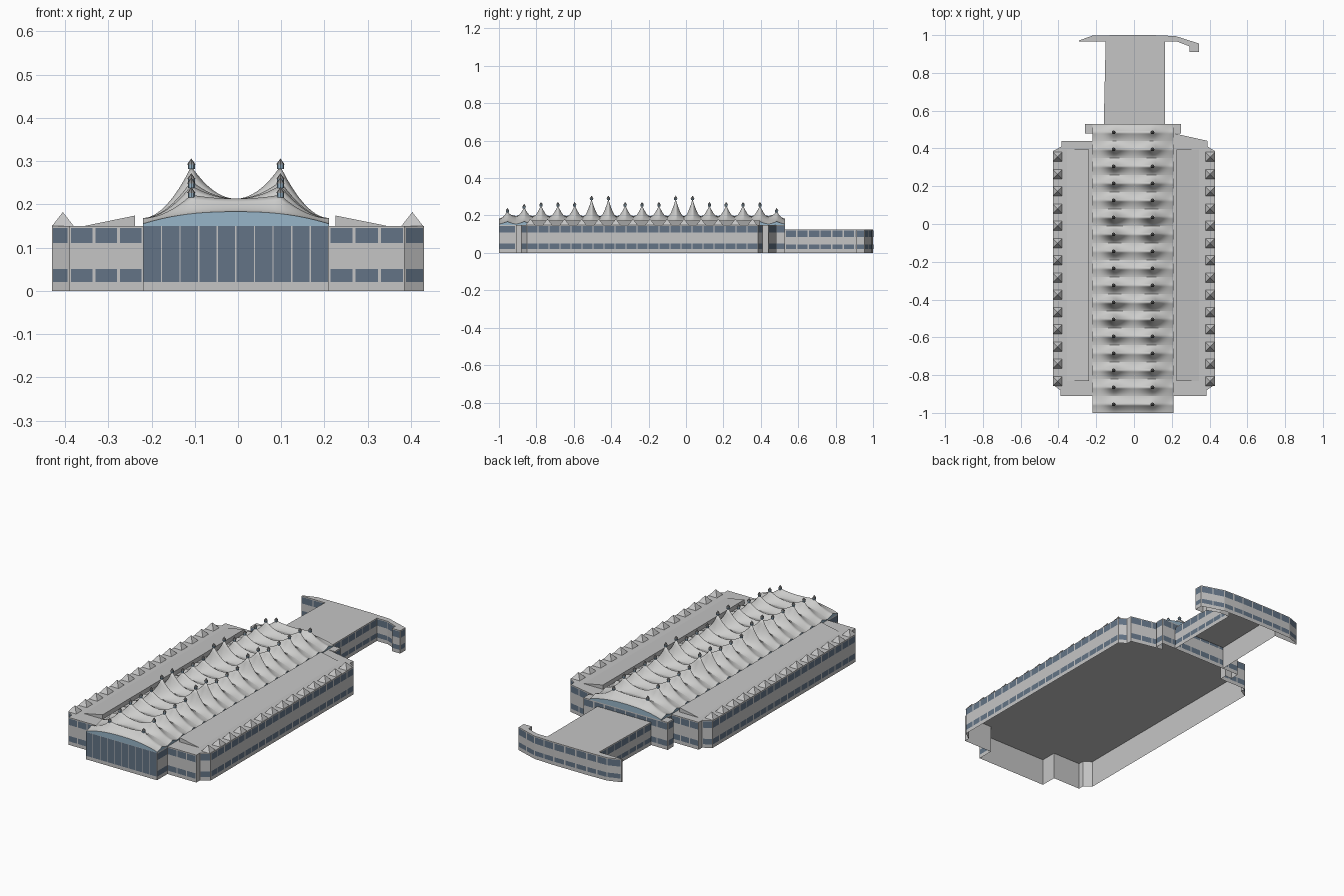
import bpy
import bmesh
import math
from mathutils import Vector

cube = bpy.data.objects.get("Cube")
if cube:
    bpy.data.objects.remove(cube)


def material(name, r, g, b):
    m = bpy.data.materials.new(name)
    m.use_nodes = True
    m.diffuse_color = (r, g, b, 1)
    m.node_tree.nodes["Principled BSDF"].inputs["Base Color"].default_value = (r, g, b, 1)
    return m


WALL = material("wall_grey", 0.56, 0.56, 0.56)
FABRIC = material("fabric_white", 0.61, 0.61, 0.60)
GLASS = material("dark_glass", 0.125, 0.175, 0.24)
SKY = material("light_blue_glass", 0.31, 0.46, 0.58)
CAP = material("cap_grey", 0.25, 0.25, 0.25)


def finish(bm, name, mats):
    mesh = bpy.data.meshes.new(name)
    bm.to_mesh(mesh)
    bm.free()
    for m in mats:
        mesh.materials.append(m)
    obj = bpy.data.objects.new(name, mesh)
    bpy.context.collection.objects.link(obj)
    return obj


def quad(bm, points, mat=0):
    f = bm.faces.new([bm.verts.new(p) for p in points])
    f.material_index = mat
    return f


def upright(bm, a, b, z0, z1, mat=0):
    quad(bm, [(a.x, a.y, z0), (b.x, b.y, z0), (b.x, b.y, z1), (a.x, a.y, z1)], mat)


def glaze(bm, a, b, count, gap, z0, z1):
    """Row of thin panes just outside the wall from a to b."""
    along = (b - a).normalized()
    out = Vector((along.y, -along.x)) * 0.0015
    step = (b - a) / count
    for i in range(count):
        p = a + step * i + along * gap + out
        q = a + step * (i + 1) - along * gap + out
        upright(bm, p, q, z0, z1, 1)


def building(name, outline, height, bands, skip=(), curtain=None):
    """Open-bottomed shell with a flat roof and window bands on each wall."""
    bm = bmesh.new()
    pts = [Vector(p) for p in outline]
    quad(bm, [(p.x, p.y, height) for p in pts])
    for i, a in enumerate(pts):
        b = pts[(i + 1) % len(pts)]
        upright(bm, a, b, 0, height)
        length = (b - a).length
        if i == curtain:
            glaze(bm, a, b, 10, 0.0015, 0.02, height)
        elif i not in skip and length > 0.036:
            for z0, z1 in bands:
                glaze(bm, a, b, max(1, round(length / 0.06)), 0.0035, z0, z1)
    return finish(bm, name, [WALL, GLASS])


# Main hall with side wings and rear block
building("main_hall", [
    (-0.22, -1), (0.21, -1), (0.21, -0.91), (0.385, -0.91), (0.385, -0.88),
    (0.43, -0.85), (0.43, 0.385), (0.39, 0.41), (0.39, 0.44), (0.21, 0.48),
    (0.25, 0.48), (0.25, 0.53), (-0.26, 0.53), (-0.26, 0.48), (-0.22, 0.48),
    (-0.22, 0.44), (-0.385, 0.44), (-0.385, 0.41), (-0.43, 0.385),
    (-0.43, -0.85), (-0.39, -0.88), (-0.39, -0.91), (-0.22, -0.91),
], 0.15, [(0.02, 0.05), (0.11, 0.145)], curtain=0)

# Rear bridge and cross building
building("rear_bridge", [
    (-0.16, 0.53), (0.165, 0.53), (0.165, 0.965), (0.23, 0.965), (0.295, 0.94),
    (0.295, 0.91), (0.345, 0.91), (0.345, 0.955), (0.22, 0.995), (0.1, 1),
    (-0.1, 1), (-0.22, 0.997), (-0.29, 0.972), (-0.29, 0.965), (-0.15, 0.965),
], 0.125, [(0.02, 0.045), (0.085, 0.12)], skip=(0,))

# Sloped roofs on the wings
for side, inner, outer in (("left", 0.226, 0.345), ("right", -0.238, -0.355)):
    bm = bmesh.new()
    ends = [[bm.verts.new(p) for p in
             ((outer, y, 0.15), (inner, y, 0.15), (inner, y, 0.174))] for y in (-0.83, 0.395)]
    front, back = ends
    bm.faces.new(front)
    bm.faces.new(back[::-1])
    for i in range(3):
        j = (i + 1) % 3
        bm.faces.new((front[i], back[i], back[j], front[j]))
    bmesh.ops.recalc_face_normals(bm, faces=bm.faces)
    finish(bm, side + "_wing_slope", [WALL])

# Rows of small pyramids along the outer edges
PITCH = 0.09
bm = bmesh.new()
for x in (-0.405, 0.403):
    for k in range(14):
        y = 0.355 - k * 0.0913
        ring = [(x + sx * 0.025, y + sy * 0.025, 0.15)
                for sx, sy in ((-1, -1), (1, -1), (1, 1), (-1, 1))]
        for i in range(4):
            quad(bm, [ring[i], ring[(i + 1) % 4], (x, y, 0.182)])
finish(bm, "edge_pyramids", [WALL])

# Tent roof
MID, MAST, HALF = -0.005, 0.103, 0.215
TOPS = {0: 0.24, 1: 0.262, 5: 0.306, 6: 0.306, 10: 0.306, 11: 0.306, 16: 0.24}
BAYS = 17


def valley(x, crown):
    return 0.155 + (crown - 0.155) * (1 - abs(x / HALF) ** 2.4)


def ridge(x, peak):
    a = abs(x)
    if a >= MAST:
        return 0.168 + (peak - 0.168) * (1 - (a - MAST) / (HALF - MAST)) ** 1.9
    return 0.213 + (peak - 0.213) * (a / MAST) ** 2


def skirt(bm, edge):
    for p, q in zip(edge, edge[1:]):
        quad(bm, [(p.x, p.y, 0.15), (q.x, q.y, 0.15), q, p], 1)


positive = [MAST * i / 8 for i in range(9)] + [MAST + (HALF - MAST) * i / 8 for i in range(1, 9)]
columns = [-x for x in positive[:0:-1]] + positive
rows = [i / 6 for i in range(-6, 7)]
tents = bmesh.new()
caps = bmesh.new()

for k in range(BAYS):
    yc = -0.955 + PITCH * k
    top = TOPS.get(k, 0.272)
    grid = []
    for t in rows:
        at_end = (k == 0 and t < 0) or (k == BAYS - 1 and t > 0)
        crown = 0.183 if at_end else 0.198
        line = []
        for x in columns:
            low = valley(x, crown)
            lift = (ridge(x, top - 0.018) - low) * (1 - abs(t)) ** 1.6
            line.append(tents.verts.new((x + MID, yc + t * PITCH / 2, low + lift)))
        grid.append(line)
    for r, s in zip(grid, grid[1:]):
        for i in range(len(columns) - 1):
            tents.faces.new((r[i], r[i + 1], s[i + 1], s[i])).smooth = True
    # Blue glazing below the eaves and in the end gables
    skirt(tents, [r[-1].co.copy() for r in grid])
    skirt(tents, [r[0].co.copy() for r in reversed(grid)])
    if k == 0:
        skirt(tents, [v.co.copy() for v in grid[0]])
    if k == BAYS - 1:
        skirt(tents, [v.co.copy() for v in reversed(grid[-1])])
    # Mast caps: blue drum under a small cone
    for x in (MID - MAST, MID + MAST):
        drum = [[(x + 0.008 * math.cos(i * math.pi / 4), yc + 0.008 * math.sin(i * math.pi / 4), z)
                 for i in range(8)] for z in (top - 0.024, top - 0.014)]
        brim = [(x + 0.010 * math.cos(i * math.pi / 4), yc + 0.010 * math.sin(i * math.pi / 4),
                 top - 0.014) for i in range(8)]
        quad(caps, brim[::-1], 1)
        for i in range(8):
            j = (i + 1) % 8
            quad(caps, [drum[0][i], drum[0][j], drum[1][j], drum[1][i]], 0)
            quad(caps, [brim[i], brim[j], (x, yc, top)], 1)

finish(tents, "tent_roof", [FABRIC, SKY])
finish(caps, "mast_caps", [SKY, CAP])
